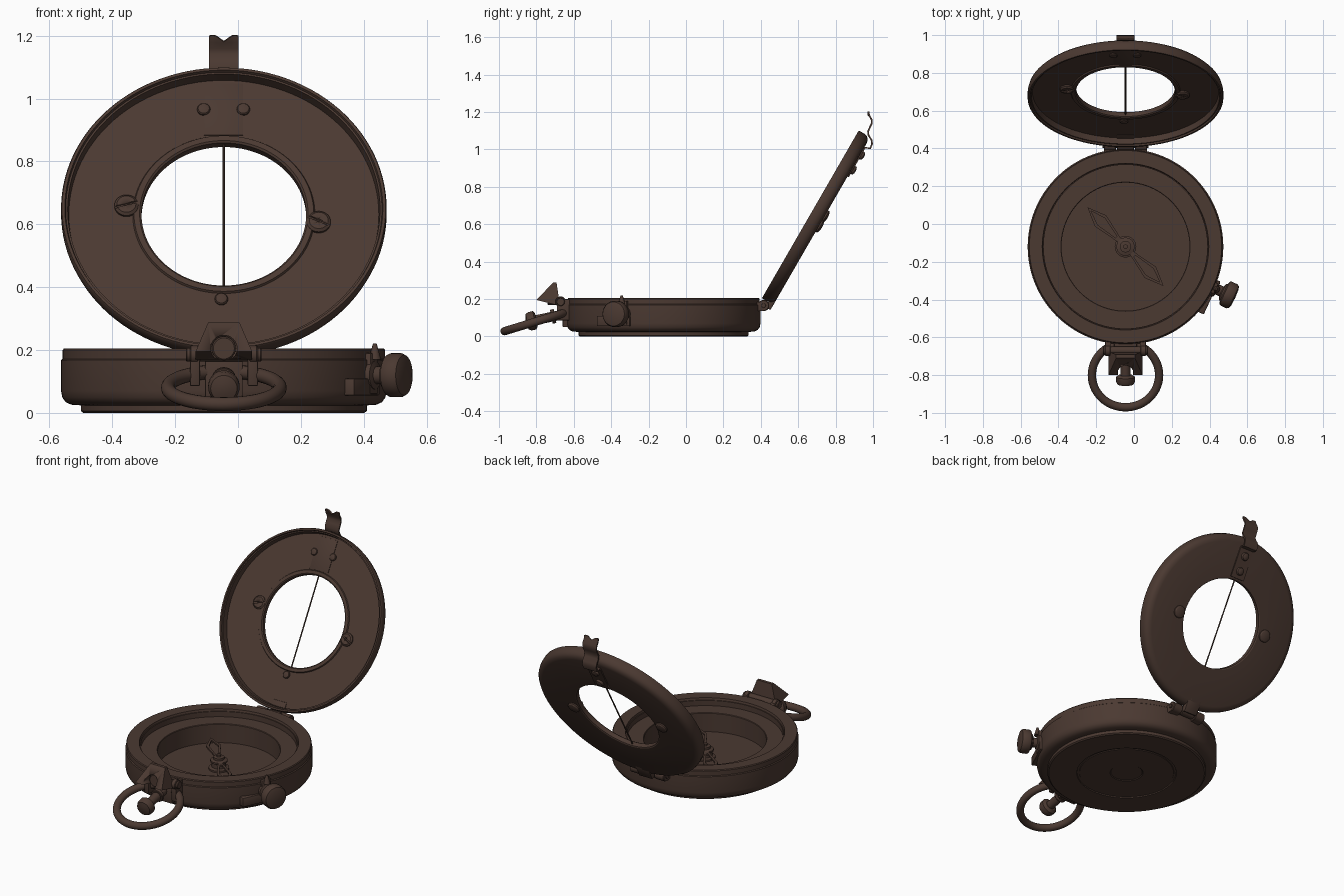
import bpy, bmesh, math
from mathutils import Matrix, Vector

if "Cube" in bpy.data.objects:
    bpy.data.objects.remove(bpy.data.objects["Cube"])

CX, CY, R = -0.045, -0.12, 0.518
bronze = bpy.data.materials.new("dark_bronze")
bronze.diffuse_color = (0.07, 0.041, 0.031, 1)
bronze.use_nodes = True
bronze.node_tree.nodes["Principled BSDF"].inputs["Base Color"].default_value = bronze.diffuse_color


def finish(name, bm, mat=Matrix(), angle=32):
    bmesh.ops.remove_doubles(bm, verts=bm.verts, dist=1e-5)
    bmesh.ops.recalc_face_normals(bm, faces=bm.faces)
    for f in bm.faces:
        f.smooth = True
    for e in bm.edges:
        e.smooth = len(e.link_faces) == 2 and e.calc_face_angle(0) < math.radians(angle)
    bm.transform(mat)
    me = bpy.data.meshes.new(name)
    bm.to_mesh(me)
    bm.free()
    me.materials.append(bronze)
    ob = bpy.data.objects.new(name, me)
    bpy.context.collection.objects.link(ob)
    return ob


def lathe(name, prof, mat, segs=96, closed=False):
    """Revolve (radius, height) points about local z."""
    bm = bmesh.new()
    rings = [[bm.verts.new((r * math.cos(2 * math.pi * i / segs), r * math.sin(2 * math.pi * i / segs), z))
              for i in range(segs)] for r, z in prof]
    pairs = list(zip(rings, rings[1:])) + ([(rings[-1], rings[0])] if closed else [])
    for a, b in pairs:
        for i in range(segs):
            j = (i + 1) % segs
            bm.faces.new((a[i], a[j], b[j], b[i]))
    return finish(name, bm, mat)


def aim(p, d):
    """Matrix at p with local z along d."""
    return Matrix.Translation(p) @ Vector(d).to_track_quat('Z', 'Y').to_matrix().to_4x4()


def rod(name, a, b, r, segs=24):
    a, b = Vector(a), Vector(b)
    h = (b - a).length
    c = min(r, h) * 0.12
    return lathe(name, [(0, 0), (r - c, 0), (r, c), (r, h - c), (r - c, h), (0, h)], aim(a, b - a), segs)


def box(name, lo, hi, mat=Matrix(), bevel=0.005):
    bm = bmesh.new()
    bmesh.ops.create_cube(bm, size=1)
    for v in bm.verts:
        v.co = [lo[k] + (v.co[k] + .5) * (hi[k] - lo[k]) for k in range(3)]
    if bevel:
        bmesh.ops.bevel(bm, geom=bm.edges[:], offset=bevel, segments=2, affect='EDGES', profile=.5)
    return finish(name, bm, mat)


def cut(ob, tool):
    m = ob.modifiers.new("cut", 'BOOLEAN')
    m.operation, m.object, m.solver = 'DIFFERENCE', tool, 'EXACT'
    tool.hide_render = True
    tool.hide_set(True)


# body: rounded case with stepped foot, rim ledge and deep dial well
base = Matrix.Translation((CX, CY, 0))
lathe("compass_case", [(0, .006), (.09, .006), (.095, .002), (.27, .002), (.272, .006), (.284, .006), (.286, 0),
      (.447, 0), (.455, .006), (.455, .024), (.485, .026), (.503, .034), (.514, .049), (R, .07), (R, .168),
      (.513, .172), (.513, .2), (.509, .205), (.441, .205), (.438, .192), (.433, .192), (.433, .16),
      (.342, .16), (.339, .157), (.339, .045), (0, .045)], base)

# needle and hub
lathe("needle_hub", [(0, .04), (.057, .04), (.057, .055), (.04, .06), (.04, .085), (.048, .09), (.048, .1),
      (.03, .105), (.03, .118), (.012, .12), (.012, .132), (0, .135)], base, 32)
for k, name in enumerate(("needle_north", "needle_south")):
    outer = [(.29, 0), (.19, .042), (.045, .012), (.045, -.012), (.19, -.042)]
    inner = [(.262, 0), (.185, .026), (.07, .006), (.07, -.006), (.185, -.026)]
    bm = bmesh.new()
    vs = [[bm.verts.new((x, y, z)) for x, y in ring] for ring, z in
          ((outer, .09), (outer, .1), (inner, .1), (inner, .09))]
    for a in range(4):
        b = (a + 1) % 4
        for i in range(5):
            j = (i + 1) % 5
            bm.faces.new((vs[a][i], vs[a][j], vs[b][j], vs[b][i]))
    finish(name, bm, base @ Matrix.Rotation(math.radians(134 + 180 * k), 4, 'Z'))

# open lid in its own tilted frame: local y runs up the lid, local z faces inward
lid = Matrix.Translation((CX, .695, .635)) @ Matrix.Rotation(math.radians(60), 4, 'X')
lathe("lid", [(.262, -.032), (.268, -.036), (.48, -.036), (.5, -.031), (.513, -.018), (R, 0), (R, .03),
      (.515, .035), (.506, .035), (.503, .026), (.497, .026), (.493, -.008), (.29, -.008),
      (.286, -.001), (.268, -.001), (.262, -.006)], lid, 112, True)
rod("sighting_wire", lid @ Vector((0, -.265, -.02)), lid @ Vector((0, .265, -.02)), .004, 8)


def dome(name, x, y, z, r, h, side=1):
    return lathe(name, [(r, -.004), (r, h * .4), (r * .85, h * .75), (r * .5, h * .95), (0, h)],
                 lid @ Matrix.Translation((x, y, z)) @ Matrix.Rotation(0 if side > 0 else math.pi, 4, 'X'), 24)


# lid screws, slotted inside and domed outside
for name, x, y, a in (("left", -.31, .03, 15), ("right", .302, -.03, -25)):
    s = lathe("lid_screw_" + name, [(0, -.006), (.038, -.006), (.038, .008), (.03, .015), (0, .017)],
              lid @ Matrix.Translation((x, y, -.008)), 28)
    cut(s, box("slot_cutter_" + name, (-.05, -.004, .008), (.05, .004, .03),
               lid @ Matrix.Translation((x, y, -.008)) @ Matrix.Rotation(math.radians(a), 4, 'Z'), 0))
    dome("lid_screw_back_" + name, x, y, -.036, .036, .018, -1)
for i, (x, y) in enumerate(((-.064, .385), (.062, .385), (-.008, -.312))):
    dome("lid_rivet_%d" % i, x, y, -.008, .021, .012)
box("inner_plate", (-.063, .29, -.012), (.061, .48, -.005), lid, .001)

# sight strap on the lid back, ending in a wavy notched tab
path = [(.665, .845), (.93, 1.0), (.985, 1.005), (.995, 1.03), (.992, 1.05), (.976, 1.075), (.973, 1.095),
        (.984, 1.12), (.994, 1.14), (.992, 1.16), (.98, 1.18), (.975, 1.2)]
lo = lid @ Vector((0, .275, -.039))
path[0] = (lo.y, lo.z)
hi = lid @ Vector((0, .455, -.039))
path[1] = (hi.y, hi.z)
bm = bmesh.new()
cols = [(-.047, 0), (-.035, .002), (-.025, 0), (0, -.018), (.025, 0), (.035, .002), (.047, 0)]
grid = [[bm.verts.new((CX + x, y, z + (dz if i == len(path) - 1 else 0))) for x, dz in cols]
        for i, (y, z) in enumerate(path)]
for a, b in zip(grid, grid[1:]):
    for i in range(6):
        bm.faces.new((a[i], a[i + 1], b[i + 1], b[i]))
strap = finish("sight_strap", bm, angle=50)
m = strap.modifiers.new("thickness", 'SOLIDIFY')
m.thickness, m.offset = .009, 0
for i, y in enumerate((.32, .41)):
    dome("strap_rivet_%d" % i, 0, y, -.042, .024, .018, -1)

# rear hinge
HY, HZ = .415, .165
for i, (a, b, r) in enumerate(((-.115, -.05, .03), (-.046, .046, .027), (.05, .115, .03))):
    rod("hinge_knuckle_%d" % i, (CX + a, HY, HZ), (CX + b, HY, HZ), r)
rod("hinge_pin", (CX - .122, HY, HZ), (CX + .122, HY, HZ), .012, 16)
for s in (-1, 1):
    box("hinge_lug", (CX + s * .0825 - .0325, .36, .135), (CX + s * .0825 + .0325, HY, .185))
box("lid_hinge_leaf", (-.046, -.55, -.036), (.046, -.46, -.004), lid)

# front prism holder: tapered wedge with arched window
rod("prism_hinge_bar", (CX - .12, -.67, .185), (CX + .12, -.67, .185), .022)
for s in (-1, 1):
    box("prism_leg", (CX + s * .092 - .016, -.69, .085), (CX + s * .092 + .016, -.62, .2))
    rod("prism_bar_collar", (CX + s * .08, -.67, .185), (CX + s * .108, -.67, .185), .029)
bm = bmesh.new()
sec = [(-.80, .195, .09), (-.71, .288, .05), (-.692, .288, .05), (-.675, .17, .09), (-.70, .17, .09)]
ends = [[bm.verts.new((CX + s * w, y, z)) for y, z, w in sec] for s in (-1, 1)]
for e in ends:
    bm.faces.new(e)
for i in range(5):
    j = (i + 1) % 5
    bm.faces.new((ends[0][i], ends[0][j], ends[1][j], ends[1][i]))
wedge = finish("prism_holder", bm)
cut(wedge, rod("arch_cutter", (CX, -.85, .205), (CX, -.715, .205), .042, 32))
rod("prism_arch", (CX, -.74, .205), (CX, -.69, .205), .038, 32)
box("prism_base_plate", (CX - .06, -.66, .05), (CX + .06, -.62, .17))

# front post and carrying ring
rod("ring_post", (CX, -.62, .125), (CX, -.81, .086), .026)
rod("ring_post_collar", (CX, -.70, .109), (CX, -.72, .105), .038)
lathe("ring_post_knob", [(0, 0), (.035, 0), (.05, .01), (.05, .035), (.042, .05), (.02, .056), (0, .057)],
      aim((CX, -.8, .088), (0, -.98, -.2)), 32)
mn = .022
lathe("carrying_ring", [(.178 + mn * math.cos(t * math.pi / 8), mn * math.sin(t * math.pi / 8)) for t in range(16)],
      Matrix.Translation((CX, -.8, .08)) @ Matrix.Rotation(math.radians(17), 4, 'X'), 64, True)

# side brake knob, with radial axis as local x
side = base @ Matrix.Rotation(math.radians(-25), 4, 'Z')
axis = side @ Matrix.Translation((0, 0, .12)) @ Matrix.Rotation(math.pi / 2, 4, 'Y')
lathe("side_knob", [(0, .5), (.045, .5), (.045, .532), (.028, .537), (.028, .56), (.045, .566), (.05, .574),
      (.066, .58), (.07, .588), (.07, .622), (.064, .633), (.045, .639), (0, .641)], axis, 40)
box("brake_plate", (.485, -.15, .055), (.527, .045, .11), side)
box("brake_upright", (.505, -.03, .06), (.53, .03, .19), side)
bm = bmesh.new()
bmesh.ops.create_cone(bm, cap_ends=True, segments=16, radius1=.02, radius2=.006, depth=.05)
finish("brake_tip", bm, side @ Matrix.Translation((.53, 0, .195)))
